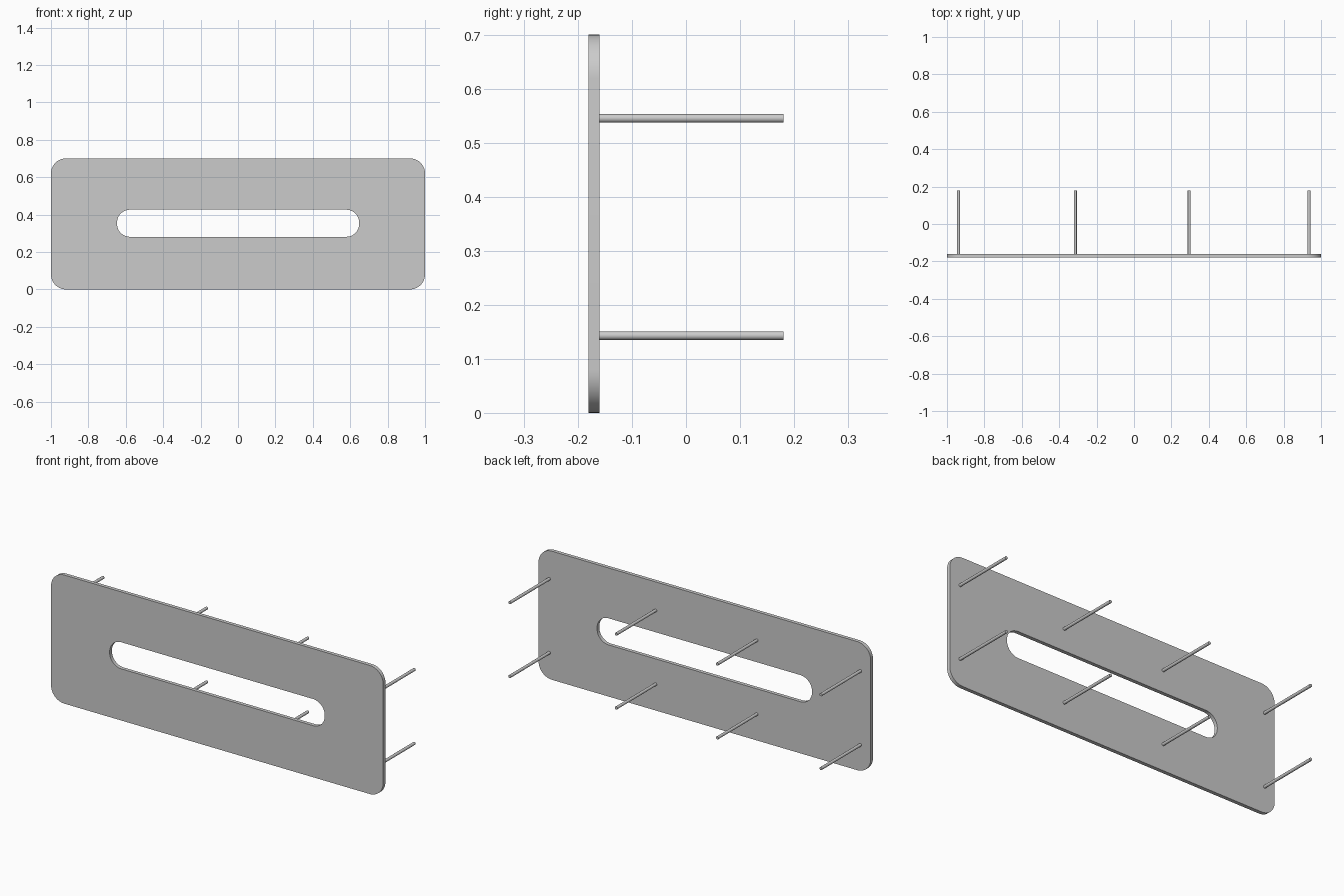
import bpy
from math import pi, sin, cos, radians

if "Cube" in bpy.data.objects:
    bpy.data.objects.remove(bpy.data.objects["Cube"])


def rounded_rect(x0, x1, z0, z1, r, steps=12):
    """Outline of a rectangle with rounded corners."""
    corners = [(x1 - r, z1 - r), (x0 + r, z1 - r), (x0 + r, z0 + r), (x1 - r, z0 + r)]
    pts = []
    for i, (cx, cz) in enumerate(corners):
        for s in range(steps + 1):
            a = pi / 2 * (i + s / steps)
            pts.append((cx + r * cos(a), cz + r * sin(a)))
    return pts


def smooth(obj):
    bpy.ops.object.select_all(action='DESELECT')
    obj.select_set(True)
    bpy.context.view_layer.objects.active = obj
    if obj.type == 'CURVE':
        bpy.ops.object.convert(target='MESH')
    bpy.ops.object.shade_smooth_by_angle(angle=radians(35))


# Face plate: rounded outline with a slot, extruded to a thin sheet
curve = bpy.data.curves.new("face_plate", 'CURVE')
curve.dimensions = '2D'
curve.fill_mode = 'BOTH'
curve.extrude = 0.01
for outline in (rounded_rect(-1, 1, 0, 0.7, 0.08),
                rounded_rect(-0.647, 0.648, 0.281, 0.426, 0.07)):
    spline = curve.splines.new('POLY')
    spline.points.add(len(outline) - 1)
    for p, (x, z) in zip(spline.points, outline):
        p.co = (x, z, 0, 1)
    spline.use_cyclic_u = True
plate = bpy.data.objects.new("face_plate", curve)
bpy.context.collection.objects.link(plate)
plate.rotation_euler = (pi / 2, 0, 0)
plate.location = (0, -0.17, 0)
smooth(plate)

# Mounting pins: two rows of four behind the plate
y0, y1 = -0.165, 0.18
for row, z in (("lower", 0.143), ("upper", 0.545)):
    for i, x in enumerate((-0.938, -0.314, 0.295, 0.936)):
        bpy.ops.mesh.primitive_cylinder_add(
            vertices=16, radius=0.008, depth=y1 - y0,
            location=(x, (y0 + y1) / 2, z), rotation=(pi / 2, 0, 0))
        pin = bpy.context.object
        pin.name = f"{row}_pin_{i + 1}"
        smooth(pin)
